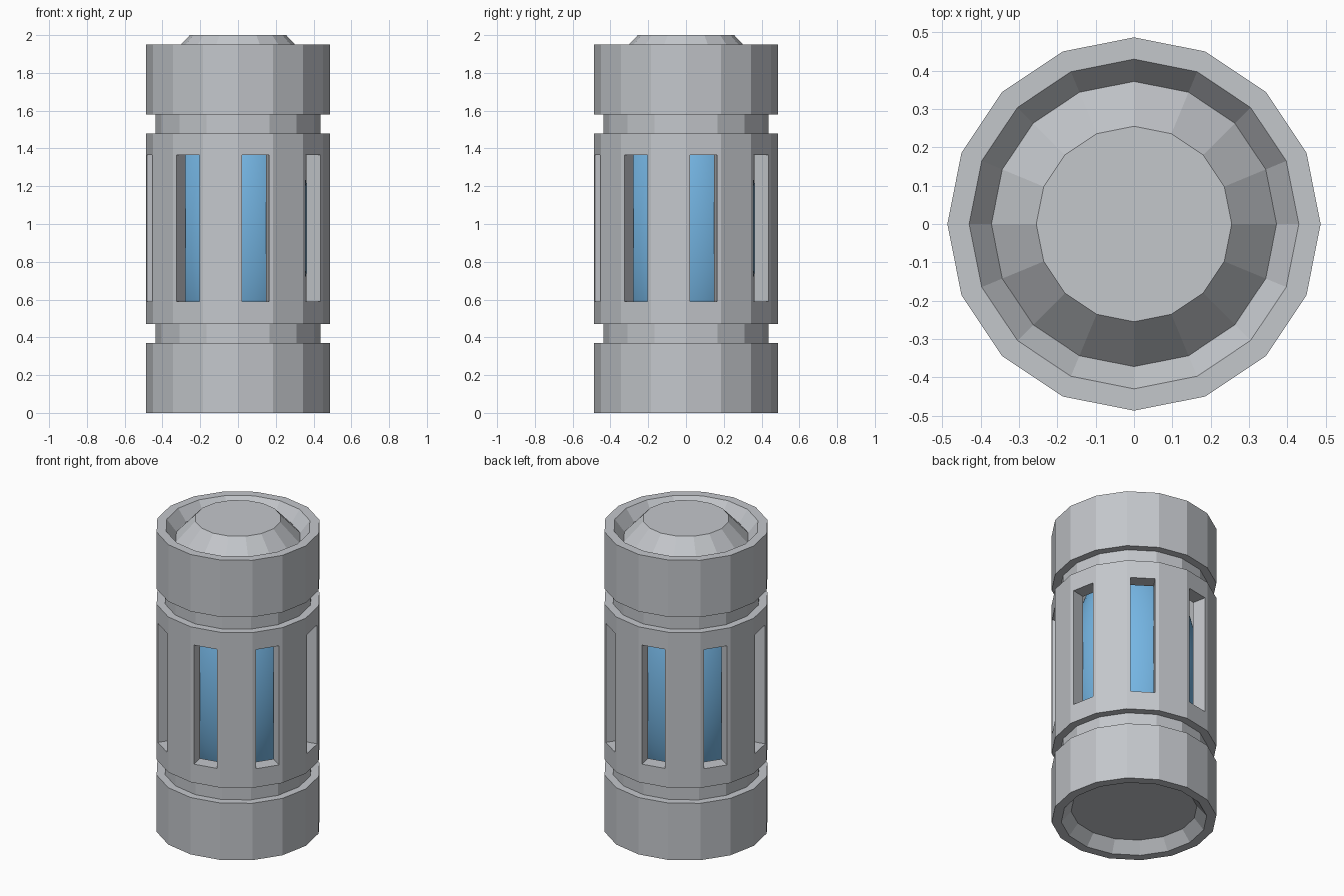
import bpy, bmesh, math
from mathutils import Matrix

if "Cube" in bpy.data.objects:
    bpy.data.objects.remove(bpy.data.objects["Cube"])

SIDES = 16


def material(name, rgb):
    m = bpy.data.materials.new(name)
    m.diffuse_color = (*rgb, 1)
    m.use_nodes = True
    m.node_tree.nodes["Principled BSDF"].inputs["Base Color"].default_value = m.diffuse_color
    return m


grey = material("casing grey", (0.55, 0.57, 0.60))
blue = material("core blue", (0.18, 0.47, 0.78))


def make_object(name, bm, mat=None):
    mesh = bpy.data.meshes.new(name)
    bmesh.ops.recalc_face_normals(bm, faces=bm.faces)
    bm.to_mesh(mesh)
    bm.free()
    if mat:
        mesh.materials.append(mat)
    ob = bpy.data.objects.new(name, mesh)
    bpy.context.collection.objects.link(ob)
    return ob


def lathe(profile):
    """Solid of revolution from (radius, z) points, closed by flat ends."""
    bm = bmesh.new()
    rings = []
    for r, z in profile:
        rings.append([bm.verts.new((r * math.cos(2 * math.pi * i / SIDES),
                                    r * math.sin(2 * math.pi * i / SIDES), z))
                      for i in range(SIDES)])
    for a, b in zip(rings, rings[1:]):
        for i in range(SIDES):
            j = (i + 1) % SIDES
            bm.faces.new((a[i], a[j], b[j], b[i]))
    bm.faces.new(rings[0])
    bm.faces.new(rings[-1])
    return bm


# Casing: recessed base, two grooves, rim and raised conical cap
R, G = 0.487, 0.438
casing = make_object("casing", lathe([
    (0.372, 0.07), (0.43, 0), (R, 0), (R, 0.37), (G, 0.37), (G, 0.47),
    (R, 0.47), (R, 1.48), (G, 1.48), (G, 1.58), (R, 1.58), (R, 1.95),
    (0.43, 1.95), (0.372, 1.875), (0.255, 2.0)]), grey)

# Hollow inside of the casing
cavity = make_object("cavity_cutter", lathe([(0.396, 0.2), (0.396, 1.75)]))

# Eight window slots, one on every second side
bm = bmesh.new()
for k in range(8):
    turn = Matrix.Rotation(math.radians(-78.75 + 45 * k), 4, 'Z')
    place = Matrix.Translation((0.45, 0, 0.978))
    size = Matrix.Diagonal((0.3, 0.147, 0.774, 1))
    bmesh.ops.create_cube(bm, size=1, matrix=turn @ place @ size)
slots = make_object("window_cutter", bm)

for cutter in (cavity, slots):
    mod = casing.modifiers.new(cutter.name, 'BOOLEAN')
    mod.operation = 'DIFFERENCE'
    mod.solver = 'EXACT'
    mod.object = cutter
    cutter.hide_render = True
    cutter.hide_set(True)

# Smooth glowing core seen through the windows
bm = bmesh.new()
bmesh.ops.create_uvsphere(bm, u_segments=48, v_segments=32, radius=1,
                          matrix=Matrix.Translation((0, 0, 0.978))
                          @ Matrix.Diagonal((0.38, 0.38, 0.78, 1)))
for f in bm.faces:
    f.smooth = True
make_object("core", bm, blue)
